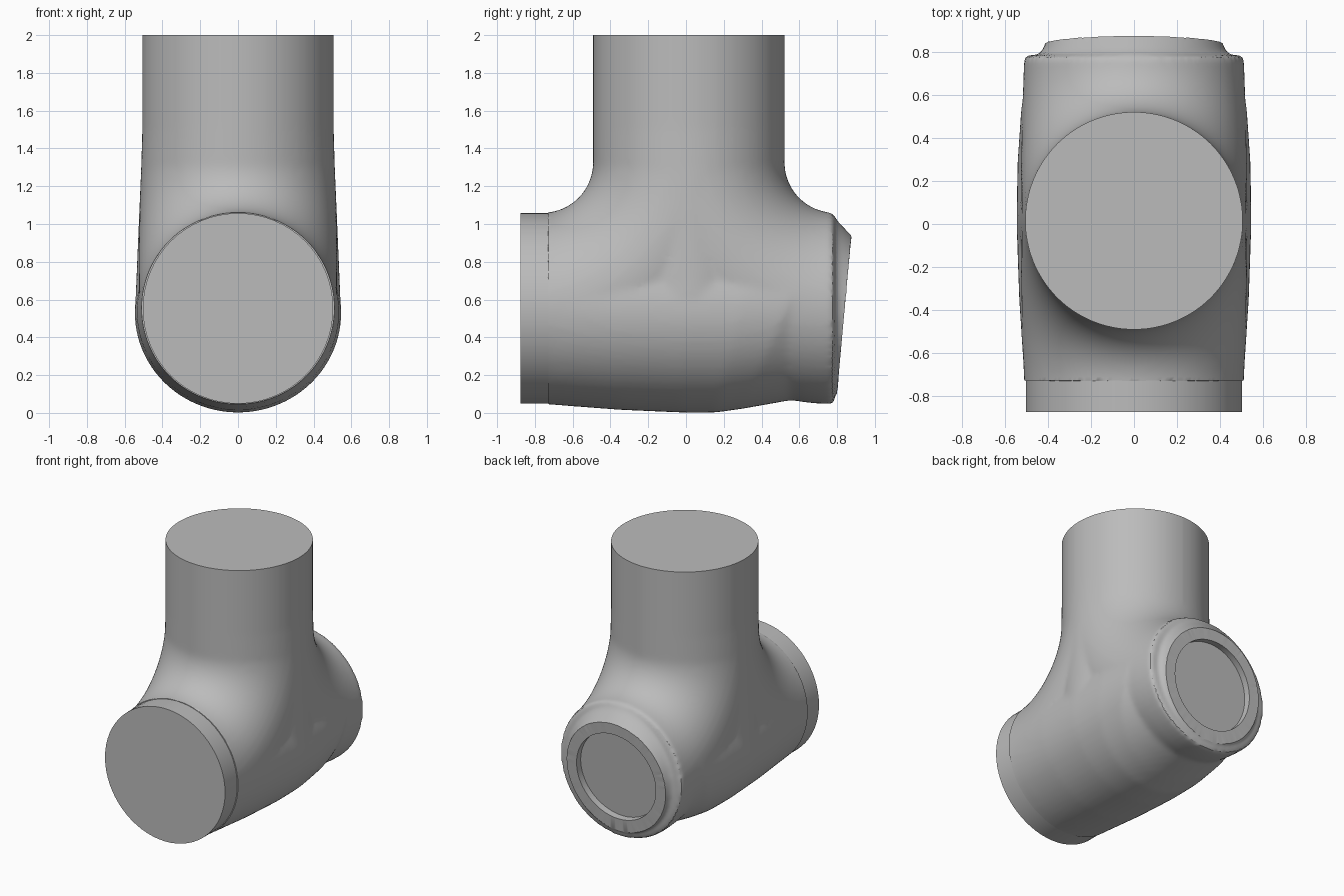
import bpy, bmesh, math
from mathutils import Vector

cube = bpy.data.objects.get("Cube")
if cube:
    bpy.data.objects.remove(cube, do_unlink=True)

GREY = (0.5, 0.5, 0.5, 1.0)
mat = bpy.data.materials.new("plain grey")
mat.use_nodes = True
mat.diffuse_color = GREY
mat.node_tree.nodes["Principled BSDF"].inputs["Base Color"].default_value = GREY

SIDES = 64
PIPE_R = 0.507      # pipe radius
BRANCH_Y = 0.015    # branch axis
RUN_Z = 0.553       # run axis


def circle(bm, centre, u, v, n=SIDES):
    steps = [2 * math.pi * i / n for i in range(n)]
    return [bm.verts.new(centre + u * math.cos(a) + v * math.sin(a)) for a in steps]


def loft(bm, sections):
    """Closed tube through sections given as (centre, u axis, v axis)."""
    rings = [circle(bm, *map(Vector, s)) for s in sections]
    for a, b in zip(rings, rings[1:]):
        for i in range(SIDES):
            j = (i + 1) % SIDES
            bm.faces.new((a[i], a[j], b[j], b[i]))
    bm.faces.new(rings[0][::-1])
    bm.faces.new(rings[-1])


def make_object(name, bm):
    bmesh.ops.recalc_face_normals(bm, faces=bm.faces)
    mesh = bpy.data.meshes.new(name)
    bm.to_mesh(mesh)
    bm.free()
    obj = bpy.data.objects.new(name, mesh)
    mesh.materials.append(mat)
    bpy.context.collection.objects.link(obj)
    return obj


def smooth(obj):
    bpy.ops.object.select_all(action='DESELECT')
    obj.select_set(True)
    bpy.context.view_layer.objects.active = obj
    bpy.ops.object.shade_smooth_by_angle(angle=math.radians(30))


bm = bmesh.new()

# Horizontal run: (y, lean, half width, bottom, top), slightly barrelled
run = [(-0.80, 0, 0.507, 0.048, 1.060), (-0.73, 0, 0.510, 0.045, 1.060),
       (-0.35, 0, 0.535, 0.016, 1.060), (0.0, 0.03, 0.547, 0.002, 1.060),
       (0.28, 0.12, 0.543, 0.002, 1.060), (0.53, 0.23, 0.526, 0.022, 1.060),
       (0.8375, 0.0375, 0.415, 0.11, 0.94)]
# Carry the tapered nose past its end so it can be cut clean
run.append([q + 0.25 * (q - p) for p, q in zip(run[-2], run[-1])])
loft(bm, [((0, y, (lo + hi) / 2), (w, 0, 0), (0, lean, (hi - lo) / 2))
          for y, lean, w, lo, hi in run])

# Upright branch: (z, half width)
branch = [(0.55, 0.545), (1.0, 0.526), (1.3, 0.513), (1.5, PIPE_R), (2.1, PIPE_R)]
loft(bm, [((0, BRANCH_Y, z), (w, 0, 0), (0, PIPE_R, 0)) for z, w in branch])

# Elbows that form the fillets between run and branch
BEND_Z = 1.325
bend = BEND_Z - RUN_Z
for side in (-1, 1):
    arc = []
    for i in range(25):
        a = math.pi / 2 * i / 24
        out = Vector((0, -side * math.cos(a), -math.sin(a)))
        hub = Vector((0, BRANCH_Y + side * bend, BEND_Z))
        w = 0.511 + 0.015 * math.sin(2 * a)
        arc.append((hub + out * bend, (w, 0, 0), out * PIPE_R))
    loft(bm, arc)

# Fuse into one skin with softened joins
blank = make_object("tee_body", bm)
fuse = blank.modifiers.new("fuse", 'REMESH')
fuse.mode = 'VOXEL'
fuse.voxel_size = 0.018
soft = blank.modifiers.new("soften", 'SMOOTH')
soft.factor = 0.5
soft.iterations = 8
bm = bmesh.new()
bm.from_object(blank, bpy.context.evaluated_depsgraph_get())


def cut(point, normal):
    """Slice off everything beyond the plane and return the open edge loop."""
    geom = bm.verts[:] + bm.edges[:] + bm.faces[:]
    res = bmesh.ops.bisect_plane(bm, geom=geom, dist=0.002, plane_co=point,
                                 plane_no=normal, clear_outer=True)
    return [e for e in res["geom_cut"]
            if isinstance(e, bmesh.types.BMEdge) and e.is_boundary]


def cap(edges, normal):
    bmesh.ops.triangle_fill(bm, use_beauty=True, edges=edges, normal=normal)


# Flat top and front ends
for point, normal in (((0, 0, 2), (0, 0, 1)), ((0, -0.73, 0), (0, -1, 0))):
    cap(cut(point, normal), normal)

# Leaning back end with a round recess
centre = Vector((0, 0.8375, 0.525))
up = Vector((0, 0.075, 0.83)).normalized()
right = Vector((1, 0, 0))
outward = up.cross(right)
rim = cut(centre, outward)
hole = circle(bm, centre, right * 0.332, up * 0.332)
hole_edges = [bm.edges.new((hole[i - 1], hole[i])) for i in range(SIDES)]
cap(rim + hole_edges, outward)
floor = circle(bm, centre - outward * 0.05, right * 0.332, up * 0.332)
for i in range(SIDES):
    bm.faces.new((hole[i - 1], hole[i], floor[i], floor[i - 1]))
bm.faces.new(floor)

bpy.data.objects.remove(blank, do_unlink=True)
body = make_object("tee_body", bm)
body.name = "tee_body"
smooth(body)

# Straight collar on the front end
bm = bmesh.new()
loft(bm, [((0, y, RUN_Z), (0.504, 0, 0), (0, 0, 0.504)) for y in (-0.875, -0.65)])
smooth(make_object("front_collar", bm))
